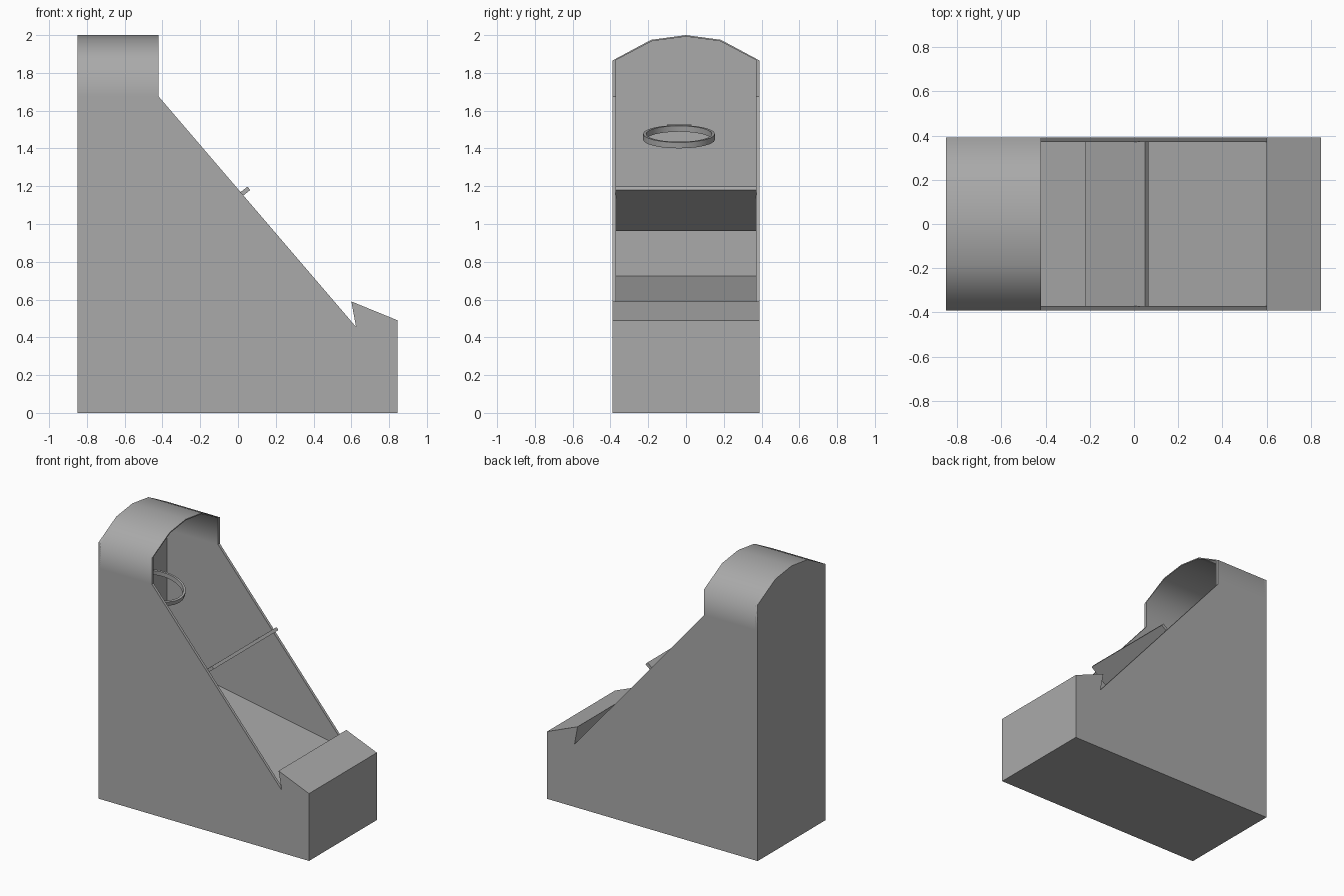
import bpy, bmesh, math
from mathutils import Matrix, Vector

cube = bpy.data.objects.get("Cube")
if cube:
    bpy.data.objects.remove(cube, do_unlink=True)

GREY = (0.40, 0.40, 0.40, 1)
mat = bpy.data.materials.new("plain grey")
mat.use_nodes = True
mat.diffuse_color = GREY
mat.node_tree.nodes["Principled BSDF"].inputs["Base Color"].default_value = GREY


def prism(name, outline, axis, start, end):
    """Extrude a 2D outline along x (points are y, z) or y (points are x, z)."""
    bm = bmesh.new()
    place = {"x": lambda a, b: (start, a, b), "y": lambda a, b: (a, start, b)}[axis]
    face = bm.faces.new([bm.verts.new(place(a, b)) for a, b in outline])
    new = bmesh.ops.extrude_face_region(bm, geom=[face])["geom"]
    shift = Vector((end - start, 0, 0) if axis == "x" else (0, end - start, 0))
    bmesh.ops.translate(bm, vec=shift, verts=[v for v in new if isinstance(v, bmesh.types.BMVert)])
    bmesh.ops.recalc_face_normals(bm, faces=bm.faces)
    return finish(name, bm)


def finish(name, bm):
    mesh = bpy.data.meshes.new(name)
    bm.to_mesh(mesh)
    bm.free()
    mesh.materials.append(mat)
    obj = bpy.data.objects.new(name, mesh)
    bpy.context.collection.objects.link(obj)
    return obj


def smooth(obj, degrees):
    bpy.ops.object.select_all(action="DESELECT")
    obj.select_set(True)
    bpy.context.view_layer.objects.active = obj
    bpy.ops.object.shade_smooth_by_angle(angle=math.radians(degrees))


def mirrored(half):
    """Complete a right-hand arch, listed from its foot to its crown."""
    return half + [(-y, z) for y, z in reversed(half[:-1])]


BACK, SILL, HOOD = -0.85, 1.675, -0.42

# Cabinet with sloped sides and a front lip, hollowed down to the ramp
body = prism("cabinet", [(BACK + .002, 0), (.845, 0), (.845, .49), (.6, .59),
                         (.625, .455), (HOOD, SILL), (BACK + .002, SILL)], "y", -.39, .39)
hollow = prism("cabinet_cutter", [(-.95, .748), (.618, .459), (.6, .56), (.59, 2.2),
                                  (-.95, 2.2)], "y", -.37, .37)
hollow.hide_render = True
hollow.hide_viewport = True
cut = body.modifiers.new("hollow", "BOOLEAN")
cut.operation, cut.object, cut.solver = "DIFFERENCE", hollow, "EXACT"

# Arched hood shell and the back panel that closes it
arch = mirrored([(.39, SILL), (.39, 1.865), (.185, 1.975), (0, 2)])
inner = mirrored([(.37, SILL), (.37, 1.868), (.18, 1.968), (0, 1.992)])
hood = prism("hood", arch + inner[::-1], "x", BACK + .002, HOOD)
smooth(hood, 65)
prism("back_panel", [(.39, 0)] + arch[1:-1] + [(-.39, 0)], "x", BACK, BACK + .02)

# Tilted board across the cabinet
prism("tilted_board", [(-.22, .98), (.05, 1.198), (.065, 1.18), (-.205, .963)], "y", -.372, .372)

# Hoop: a band tipped forward, with a small mount at the back
bm = bmesh.new()
SIDES = 24
rings = []
for radius, height in ((.19, -.016), (.19, .016), (.174, .016), (.174, -.016)):
    rings.append([bm.verts.new((radius * math.cos(i * math.tau / SIDES),
                                radius * math.sin(i * math.tau / SIDES), height))
                  for i in range(SIDES)])
for k in range(4):
    a, b = rings[k], rings[(k + 1) % 4]
    for i in range(SIDES):
        j = (i + 1) % SIDES
        bm.faces.new((a[i], a[j], b[j], b[i]))
bmesh.ops.recalc_face_normals(bm, faces=bm.faces)
tilt = Matrix.Translation((-.625, -.037, 1.462)) @ Matrix.Rotation(math.radians(14), 4, "Y")
bmesh.ops.transform(bm, matrix=tilt, verts=bm.verts)
smooth(finish("hoop", bm), 35)
prism("hoop_mount", [(-.1, 1.49), (.03, 1.49), (.03, 1.527), (-.1, 1.527)], "x", BACK + .01, -.805)
